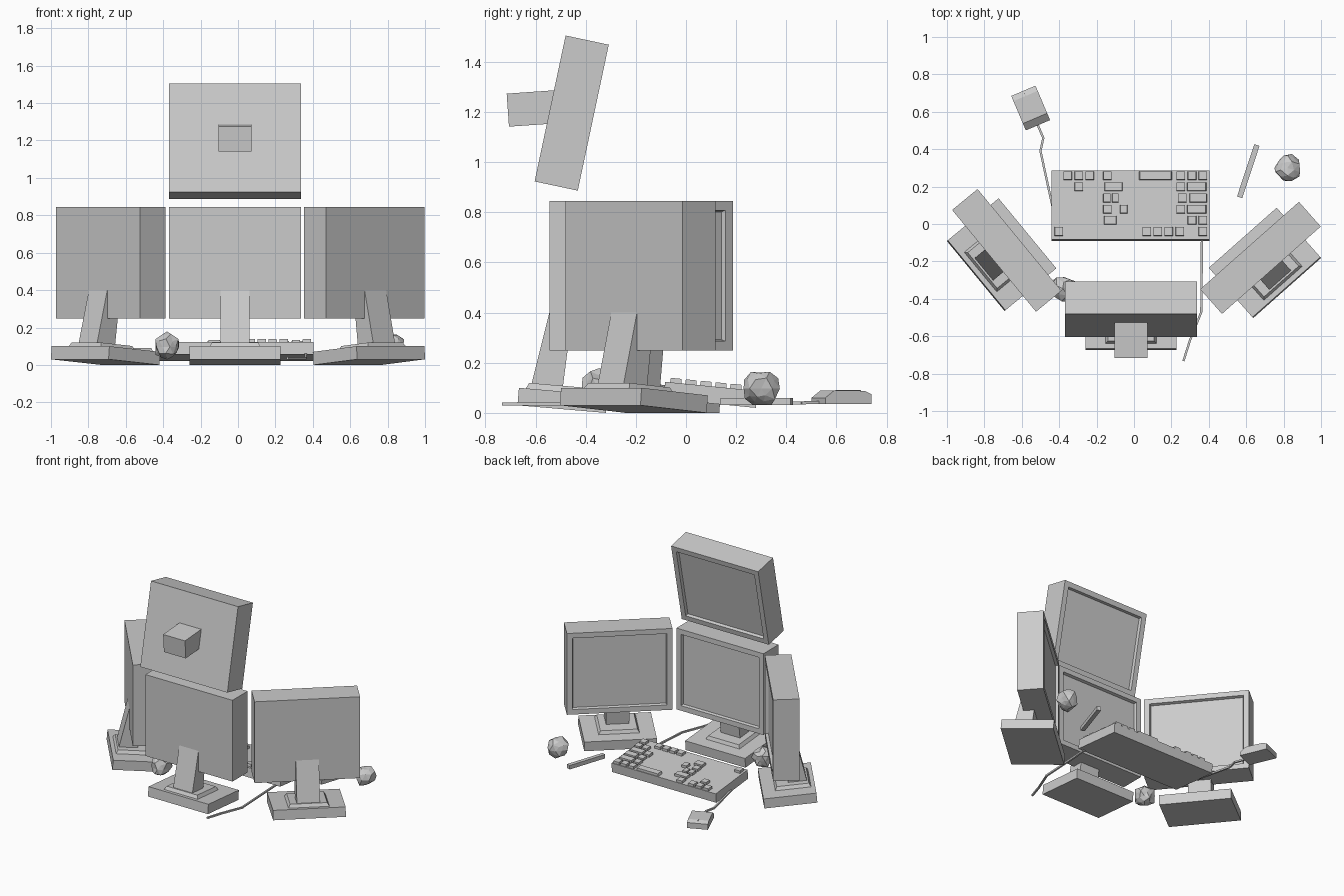
import bpy, bmesh, random
from math import radians
from mathutils import Matrix, Vector

if "Cube" in bpy.data.objects:
    bpy.data.objects.remove(bpy.data.objects["Cube"])

grey = bpy.data.materials.new("plain grey")
grey.use_nodes = True
colour = (0.6, 0.6, 0.6, 1)
grey.diffuse_color = colour
grey.node_tree.nodes["Principled BSDF"].inputs["Base Color"].default_value = colour


def place(x, y, z, turn=0, tilt=0):
    return (Matrix.Translation((x, y, z)) @ Matrix.Rotation(radians(turn), 4, 'Z')
            @ Matrix.Rotation(radians(tilt), 4, 'X'))


def finish(name, bm, matrix=Matrix()):
    bmesh.ops.recalc_face_normals(bm, faces=bm.faces)
    mesh = bpy.data.meshes.new(name)
    bm.to_mesh(mesh)
    bm.free()
    mesh.materials.append(grey)
    obj = bpy.data.objects.new(name, mesh)
    obj.matrix_world = matrix
    bpy.context.collection.objects.link(obj)
    return obj


def add_box(bm, size, centre=(0, 0, 0), top_scale=1.0, matrix=Matrix()):
    verts = bmesh.ops.create_cube(bm, size=1)["verts"]
    for v in verts:
        s = top_scale if v.co.z > 0 else 1
        p = Vector((v.co.x * size[0] * s, v.co.y * size[1] * s, v.co.z * size[2]))
        v.co = matrix @ (p + Vector(centre))


def box(name, size, matrix, centre=(0, 0, 0), top_scale=1.0):
    bm = bmesh.new()
    add_box(bm, size, centre, top_scale)
    return finish(name, bm, matrix)


def extrude_profile(name, points, width, matrix):
    """Side profile of (y, z) points, extruded along x."""
    bm = bmesh.new()
    face = bm.faces.new([bm.verts.new((-width / 2, y, z)) for y, z in points])
    out = bmesh.ops.extrude_face_region(bm, geom=[face])["geom"]
    bmesh.ops.translate(bm, vec=(width, 0, 0),
                        verts=[g for g in out if isinstance(g, bmesh.types.BMVert)])
    return finish(name, bm, matrix)


def screen_box(name, matrix):
    """Monitor casing with a recessed screen on its +y side."""
    bm = bmesh.new()
    add_box(bm, (0.705, 0.176, 0.595))
    bm.faces.ensure_lookup_table()
    bm.normal_update()
    face = max(bm.faces, key=lambda f: f.normal.y)
    bmesh.ops.inset_region(bm, faces=[face], thickness=0.052)
    bmesh.ops.inset_region(bm, faces=[face], thickness=0.008, depth=-0.02)
    return finish(name, bm, matrix)


def standing_monitor(side, x, y, turn):
    spot = place(x, y, 0, turn)
    screen_box(side + "_monitor", spot @ place(0, 0.036, 0.547))
    foot = spot @ place(0, 0, 0.05, 0, -4.9)
    box(side + "_base", (0.485, 0.354, 0.07), foot)
    box(side + "_base_plate", (0.275, 0.24, 0.024), foot, (0, -0.03, 0.046), 0.9)
    neck = [(-0.127, 0.1), (-0.052, 0.4), (0.04, 0.4), (0.0, 0.09)]
    extrude_profile(side + "_neck", neck, 0.155, spot)


# Three monitors on stands
standing_monitor("centre", -0.016, -0.493, 0)
standing_monitor("left", 0.70, -0.208, 41.5)
standing_monitor("right", -0.708, -0.164, -50.5)

# Raised monitor leaning forward, with a mount block behind
screen_box("upper_monitor", place(-0.016, -0.456, 1.196, 0, -12))
box("upper_mount", (0.177, 0.21, 0.132), place(-0.017, -0.606, 1.215, 0, 4))

# Keyboard
board = place(-0.018, 0.0975, 0.072, 0, -5.6)
box("keyboard", (0.845, 0.37, 0.068), board)

# Keys: row number (from the user's side) -> (centre x, width)
pitch, key = 0.06, 0.047
rows = [
    [(-.355, key), (-.295, key), (-.237, key), (-.142, key), (.115, .18),
     (.25, key), (.31, key), (.368, key)],
    [(-.295, key), (-.11, .1), (.25, key), (.335, .105)],
    [(-.145, .04), (-.1, .035), (.258, key), (.343, .095)],
    [(-.142, key), (-.055, .04), (.25, key), (.335, .105)],
    [(-.127, .068), (.31, key), (.368, key)],
    [(-.402, key), (.068, key), (.127, key), (.185, key), (.245, key), (.368, key)],
]
bm = bmesh.new()
for r, row in enumerate(rows):
    for x, width in row:
        add_box(bm, (width, key, 0.024), (x + 0.018, 0.158 - r * pitch, 0.04), 0.92)
finish("keys", bm, board)

# Mouse
mouse = place(-0.5525, 0.62, 0, 23)
extrude_profile("mouse", [(-.1, .035), (-.1, .06), (-.06, .09), (.07, .088),
                          (.1, .075), (.1, .035)], 0.141, mouse)
box("mouse_seam", (0.004, 0.11, 0.004), mouse, (0, 0.03, 0.0885))


def cable(name, points, thick=0.012):
    bm = bmesh.new()
    for a, b in zip(points, points[1:]):
        a, b = Vector(a), Vector(b)
        turn = (b - a).to_track_quat('Y', 'Z').to_matrix().to_4x4()
        add_box(bm, (thick, (b - a).length + thick / 2, thick),
                matrix=Matrix.Translation((a + b) / 2) @ turn)
    finish(name, bm)


# Cables and pen
cable("mouse_cable", [(-.515, .53, .042), (-.485, .46, .04), (-.5, .39, .04), (-.435, .09, .045)])
cable("keyboard_cable", [(.363, -.08, .055), (.36, -.47, .036), (.3, -.62, .036), (.265, -.73, .036)])
cable("pen", [(.567, .15, .045), (.655, .415, .045)], 0.029)

# Crumpled paper balls
random.seed(4)
for name, x, y in (("left_paper_ball", .82, .3), ("right_paper_ball", -.38, -.345)):
    bm = bmesh.new()
    bmesh.ops.create_icosphere(bm, subdivisions=2, radius=0.073)
    for v in bm.verts:
        v.co *= random.uniform(0.78, 1.12)
    finish(name, bm, place(x, y, 0.097, random.uniform(0, 90)))
